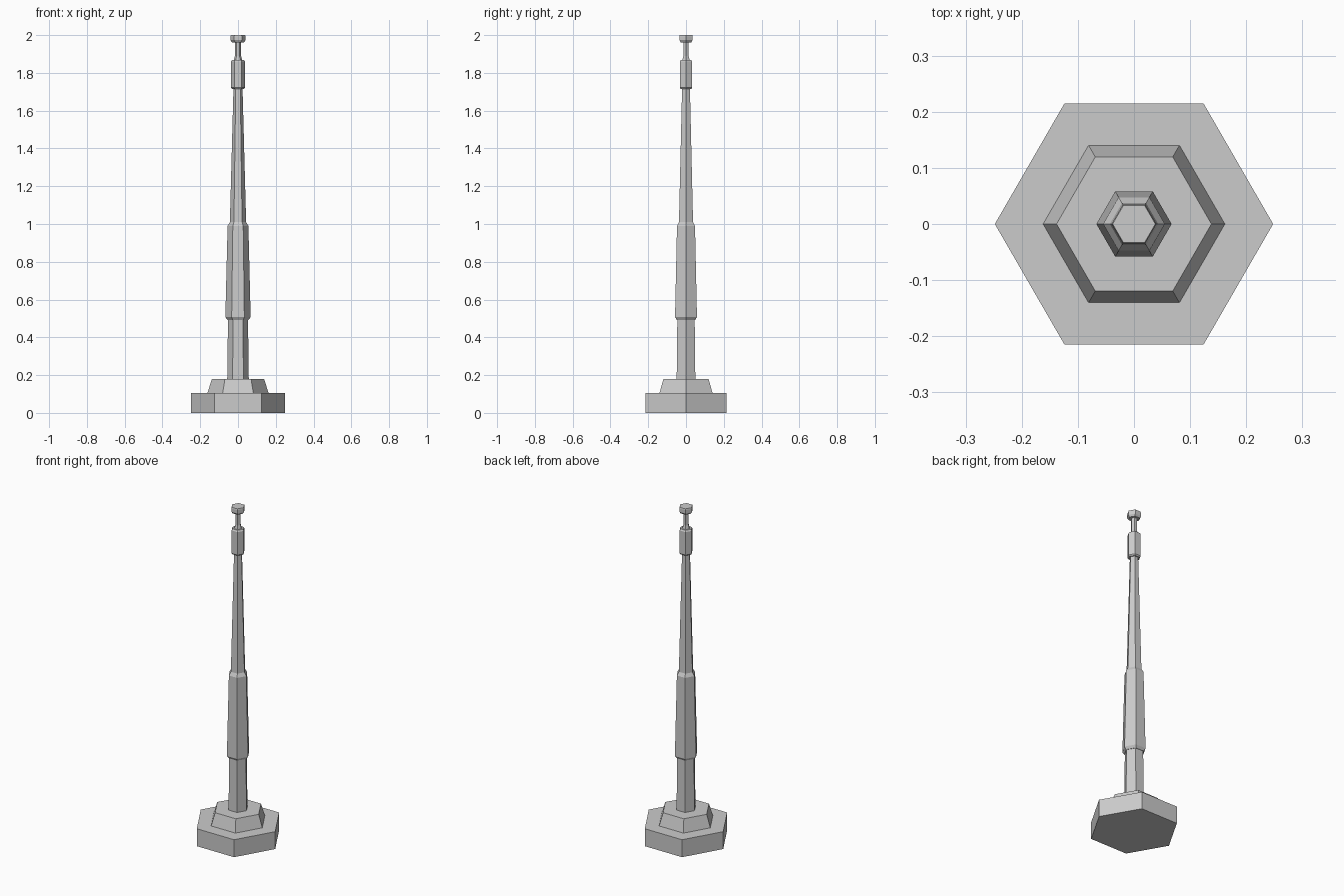
import bpy
from math import cos, sin, tau

cube = bpy.data.objects.get("Cube")
if cube:
    bpy.data.objects.remove(cube, do_unlink=True)

SIDES = 6

grey = bpy.data.materials.new("stone_grey")
grey.use_nodes = True
colour = (0.6, 0.6, 0.6, 1)
grey.diffuse_color = colour
grey.node_tree.nodes["Principled BSDF"].inputs["Base Color"].default_value = colour


def hex_turned(name, profile):
    """Closed six-sided solid from (corner radius, height) pairs, bottom to top."""
    verts = [(r * cos(tau * i / SIDES), r * sin(tau * i / SIDES), z)
             for r, z in profile for i in range(SIDES)]
    faces = [tuple(reversed(range(SIDES))),
             tuple(range(len(verts) - SIDES, len(verts)))]
    for ring in range(len(profile) - 1):
        a = ring * SIDES
        for i in range(SIDES):
            j = (i + 1) % SIDES
            faces.append((a + i, a + j, a + SIDES + j, a + SIDES + i))
    mesh = bpy.data.meshes.new(name)
    mesh.from_pydata(verts, [], faces)
    mesh.materials.append(grey)
    obj = bpy.data.objects.new(name, mesh)
    bpy.context.collection.objects.link(obj)
    return obj


# Stepped foot
hex_turned("base_slab", [(0.248, 0), (0.248, 0.105)])
hex_turned("plinth", [(0.162, 0.105), (0.138, 0.18)])

# Tapering pole with a thick sleeve in the middle
hex_turned("lower_shaft", [(0.057, 0.18), (0.053, 0.492)])
hex_turned("sleeve", [(0.056, 0.492), (0.067, 0.507), (0.055, 0.99), (0.043, 1.01)])
hex_turned("upper_shaft", [(0.043, 1.01), (0.024, 1.718)])

# Collar, thin neck and cap at the tip
hex_turned("collar", [(0.032, 1.715), (0.038, 1.722), (0.038, 1.86), (0.032, 1.868)])
hex_turned("neck", [(0.022, 1.868), (0.016, 1.89), (0.016, 1.965)])
hex_turned("cap", [(0.032, 1.962), (0.04, 1.973), (0.04, 1.993), (0.038, 2.0)])
